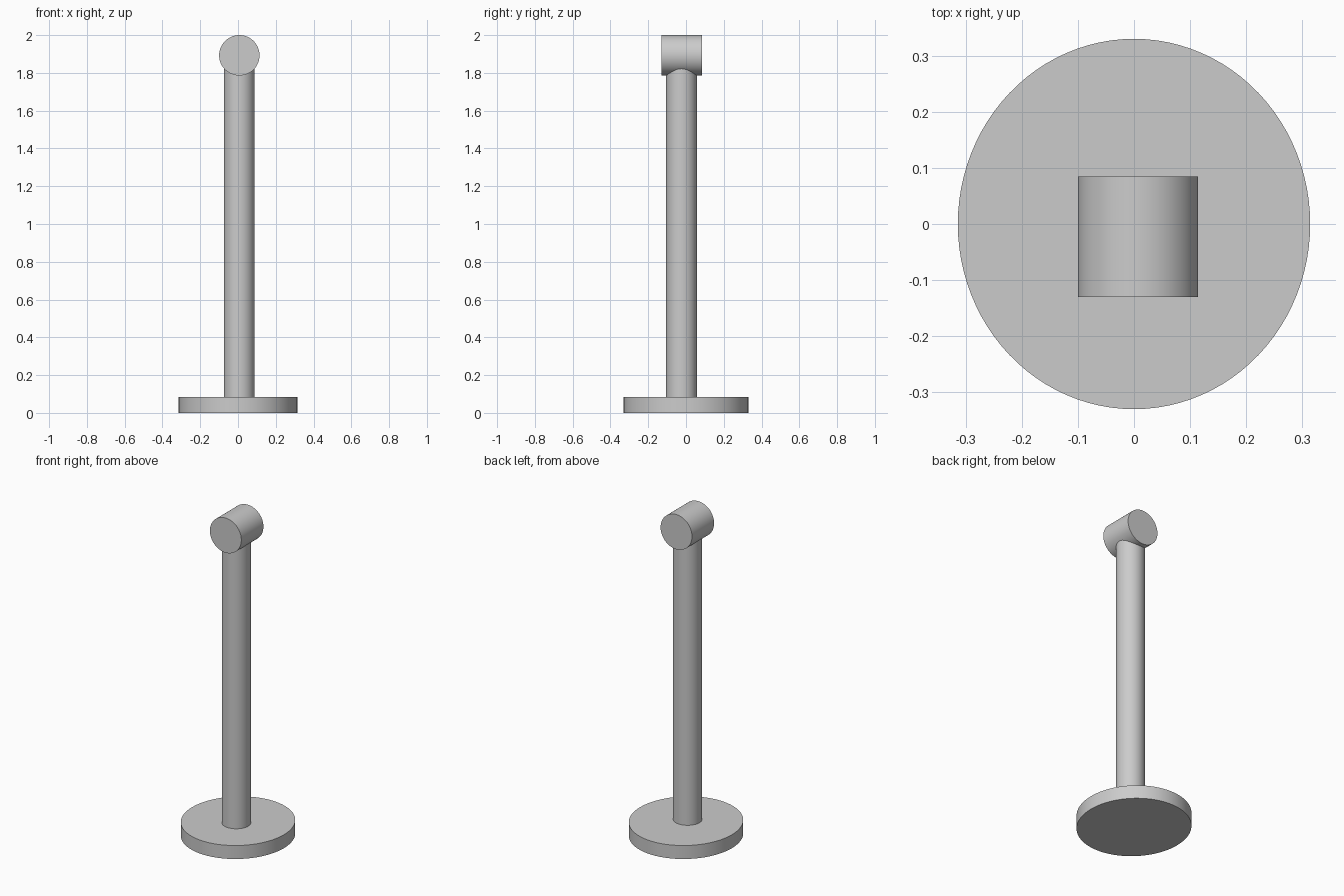
import bpy
from math import pi, radians

cube = bpy.data.objects.get("Cube")
if cube:
    bpy.data.objects.remove(cube, do_unlink=True)

# Single grey finish
grey = bpy.data.materials.new("light_grey")
grey.use_nodes = True
colour = (0.6, 0.6, 0.6, 1)
grey.diffuse_color = colour
grey.node_tree.nodes["Principled BSDF"].inputs["Base Color"].default_value = colour


def cylinder(name, radius, depth, location, rotation=(0, 0, 0), scale=(1, 1, 1)):
    bpy.ops.mesh.primitive_cylinder_add(vertices=96, radius=radius, depth=depth,
                                        location=location, rotation=rotation)
    part = bpy.context.object
    part.name = name
    part.scale = scale
    part.data.materials.append(grey)
    bpy.ops.object.transform_apply(location=False, rotation=True, scale=True)
    bpy.ops.object.shade_smooth_by_angle(angle=radians(30))
    return part


axis_x, axis_y = 0.006, -0.024
base_height, head_radius = 0.083, 0.107
head_z = 2 - head_radius

# Slightly oval foot disc
cylinder("base", 1, base_height, (0, 0, base_height / 2), scale=(0.314, 0.33, 1))

# Upright, running into the middle of the head
cylinder("post", 0.081, head_z - 0.04, (axis_x, axis_y, (head_z + 0.04) / 2))

# Horizontal head, lying front to back
cylinder("head", head_radius, 0.215, (axis_x + 0.001, axis_y + 0.001, head_z),
         rotation=(pi / 2, 0, 0))
